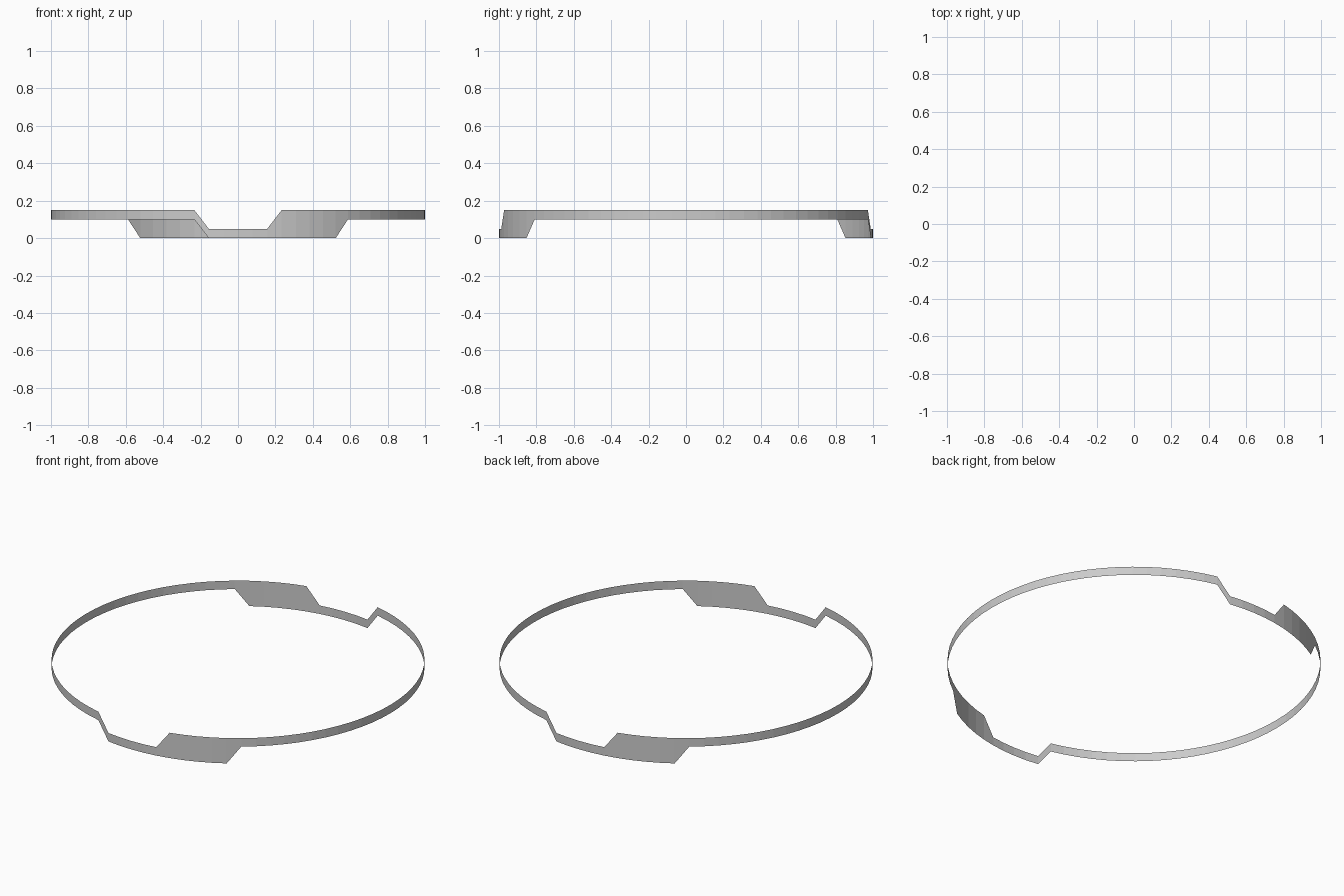
import bpy, bmesh, math

if "Cube" in bpy.data.objects:
    bpy.data.objects.remove(bpy.data.objects["Cube"])

SEGMENTS = 80          # 4.5 degrees per facet
HALF = SEGMENTS // 2   # outline repeats on the back, turned 180 degrees


def edge_heights(i):
    """Lower and upper edge height of the band at facet corner i (0 = front)."""
    k = (i + HALF // 2) % HALF - HALF // 2
    bottom = 0.0 if -2 <= k <= 7 else 0.10
    top = 0.05 if -2 <= k <= 2 else 0.15
    return bottom, top


# Thin open band with stepped notches at front and back
bm = bmesh.new()
columns = []
for i in range(SEGMENTS):
    a = math.tau * i / SEGMENTS
    columns.append([bm.verts.new((math.sin(a), -math.cos(a), z)) for z in edge_heights(i)])

# Flat outward-facing facets
for i in range(SEGMENTS):
    (b0, t0), (b1, t1) = columns[i], columns[(i + 1) % SEGMENTS]
    bm.faces.new((b0, b1, t1, t0))

mesh = bpy.data.meshes.new("stepped_ring_band")
bm.to_mesh(mesh)
bm.free()
band = bpy.data.objects.new("stepped_ring_band", mesh)
bpy.context.collection.objects.link(band)
